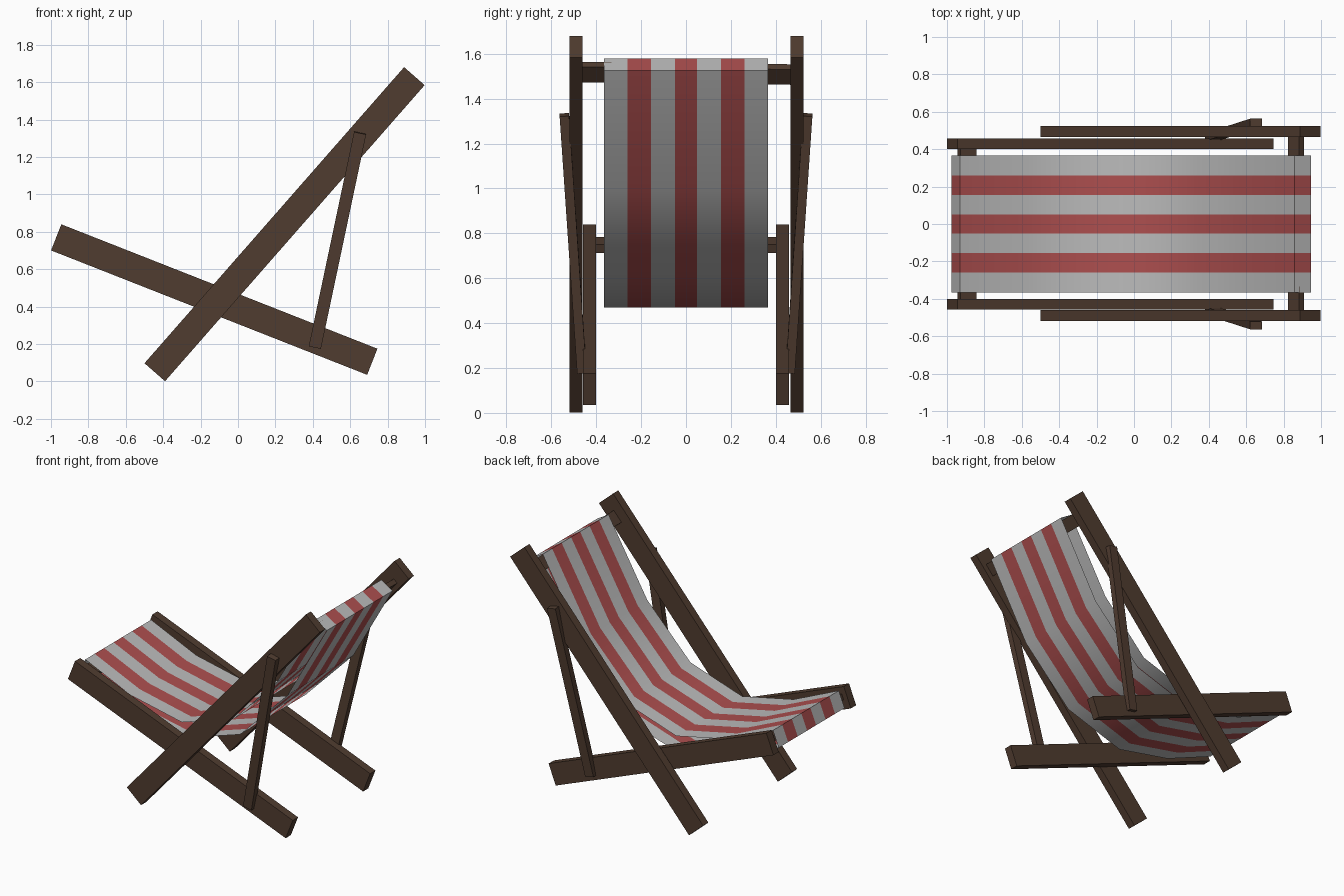
import bpy, bmesh
from mathutils import Vector

if "Cube" in bpy.data.objects:
    bpy.data.objects.remove(bpy.data.objects["Cube"])


def material(name, rgb):
    m = bpy.data.materials.new(name)
    m.diffuse_color = (*rgb, 1)
    m.use_nodes = True
    m.node_tree.nodes["Principled BSDF"].inputs["Base Color"].default_value = m.diffuse_color
    return m


WOOD = material("dark wood", (0.08, 0.045, 0.029))
RED = material("canvas red", (0.42, 0.078, 0.078))
WHITE = material("canvas white", (0.5, 0.5, 0.5))


def add_object(name, bm, mats):
    bmesh.ops.recalc_face_normals(bm, faces=bm.faces[:])
    mesh = bpy.data.meshes.new(name)
    bm.to_mesh(mesh)
    bm.free()
    for m in mats:
        mesh.materials.append(m)
    ob = bpy.data.objects.new(name, mesh)
    bpy.context.collection.objects.link(ob)
    return ob


def beam(name, p, q, width, thick, tilt=0.0):
    """Box from p to q; width lies in the side plane, thick lies across it.
    tilt drops the +y side of the box."""
    p, q = Vector(p), Vector(q)
    d = (q - p).normalized()
    n = Vector((0, 1, 0)).cross(d).normalized() * width / 2
    t = d.cross(n).normalized() * thick / 2
    bm = bmesh.new()
    a, b = [[bm.verts.new(c + i * n + j * t)
             for i, j in ((-1, -1), (1, -1), (1, 1), (-1, 1))] for c in (p, q)]
    bm.faces.new(a)
    bm.faces.new(b)
    for k in range(4):
        bm.faces.new((a[k], a[k - 1], b[k - 1], b[k]))
    for v in bm.verts:
        v.co.z -= v.co.y * tilt
    return add_object(name, bm, [WOOD])


# Side frames, mirrored left and right
for s, side in ((-1, "right"), (1, "left")):
    y = s * .492 + .003
    beam(f"back_rail_{side}", (-.445, y, .049), (.943, y, 1.632), .146, .058)
    beam(f"seat_rail_{side}", (-.972, s * .429, .77), (.718, s * .429, .105), .15, .058)
    beam(f"prop_strut_{side}", (.411, s * .464, .182), (.653, s * .542, 1.328), .066, .042)

# Cross bars that hold the canvas
beam("top_crossbar", (.836, 0, 1.479), (.896, 0, 1.547), .035, .94, .012)
beam("front_crossbar", (-.936, 0, .765), (-.850, 0, .731), .039, .82)

# Canvas: a closed loop slung round both bars, striped along its length
loop = [(.857, 1.578), (.557, 1.06), (.22, .71), (-.18, .58), (-.58, .665), (-.93, .82),
        (-.975, .71), (-.6, .555), (-.18, .47), (.27, .615), (.64, .99), (.945, 1.525)]
edges = [-.365, -.26, -.155, -.05, .05, .155, .26, .365]
bm = bmesh.new()
rows = [[bm.verts.new((x, y, z)) for x, z in loop] for y in edges]
for j in range(len(edges) - 1):
    for i in range(len(loop)):
        f = bm.faces.new((rows[j][i - 1], rows[j][i], rows[j + 1][i], rows[j + 1][i - 1]))
        f.material_index = j % 2
canvas = add_object("striped_canvas", bm, [WHITE, RED])
bpy.context.view_layer.objects.active = canvas
canvas.select_set(True)
bpy.ops.object.shade_smooth_by_angle(angle=0.9)
